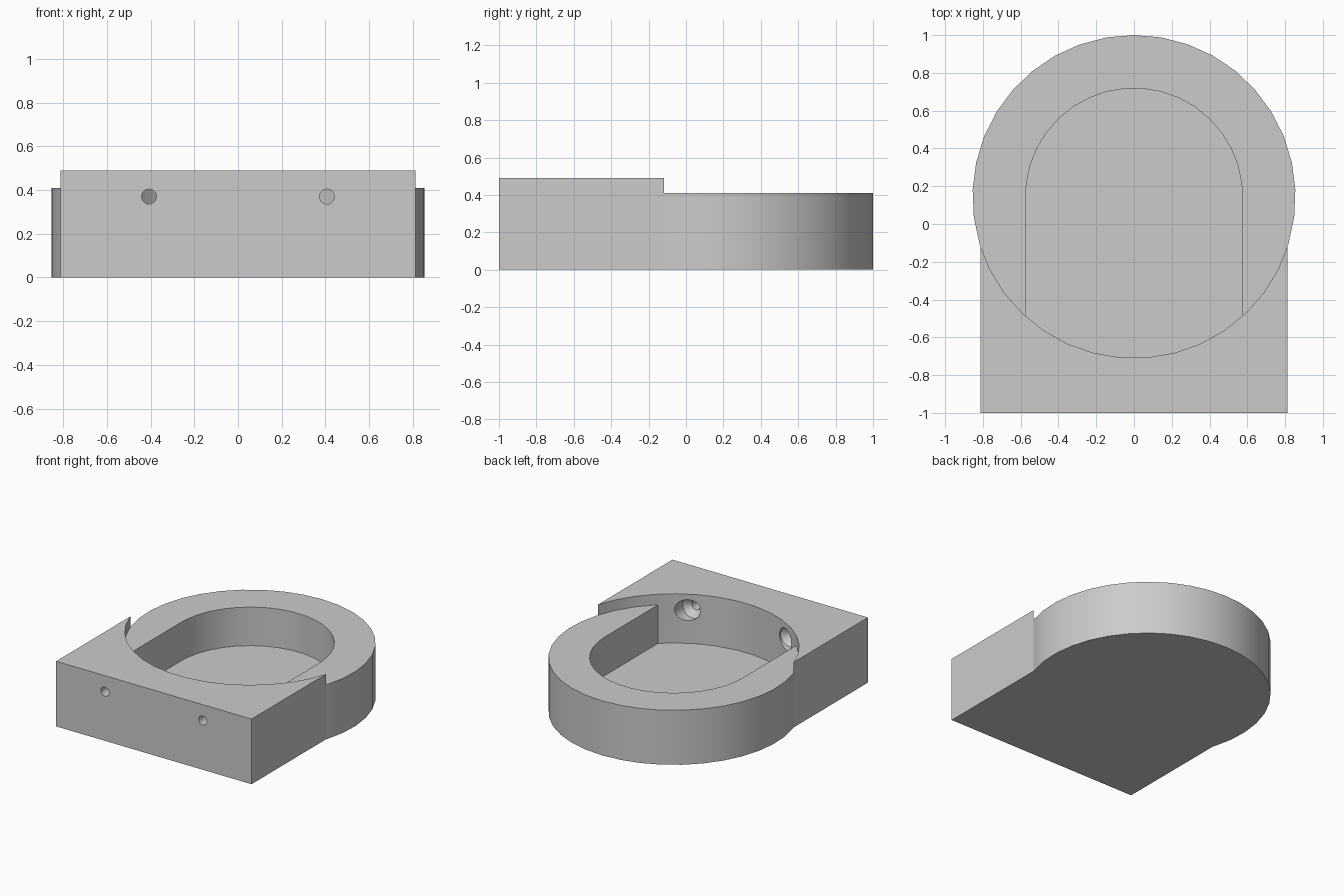
import bpy, bmesh, math
from mathutils import Vector

if "Cube" in bpy.data.objects:
    bpy.data.objects.remove(bpy.data.objects["Cube"])

CENTRE_Y = 0.145      # middle of the round tray
OUTER, INNER = 0.855, 0.574
HALF_WIDTH = 0.813
TRAY_TOP, BLOCK_TOP, FLOOR = 0.41, 0.49, 0.12
SIDES = 37
STEP = 2 * math.pi / SIDES

grey = bpy.data.materials.new("plain grey")
grey.use_nodes = True
grey.diffuse_color = (0.6, 0.6, 0.6, 1)
grey.node_tree.nodes["Principled BSDF"].inputs["Base Color"].default_value = grey.diffuse_color


def loft(name, rings):
    """Closed solid through a list of equal-length point rings."""
    bm = bmesh.new()
    loops = [[bm.verts.new(p) for p in ring] for ring in rings]
    for a, b in zip(loops, loops[1:]):
        for i in range(len(a)):
            j = (i + 1) % len(a)
            bm.faces.new((a[i], a[j], b[j], b[i]))
    bm.faces.new(loops[0])
    bm.faces.new(loops[-1])
    bmesh.ops.recalc_face_normals(bm, faces=bm.faces[:])
    mesh = bpy.data.meshes.new(name)
    bm.to_mesh(mesh)
    bm.free()
    mesh.materials.append(grey)
    obj = bpy.data.objects.new(name, mesh)
    bpy.context.collection.objects.link(obj)
    return obj


def prism(name, outline, low, high):
    return loft(name, [[Vector((x, y, z)) for x, y in outline] for z in (low, high)])


def arc(radius, steps):
    """Points around the tray centre, counted in steps from the back."""
    return [(-radius * math.sin(k * STEP), CENTRE_Y + radius * math.cos(k * STEP))
            for k in steps]


def screw_hole(name, x):
    """Through hole along y, widened on the tray side."""
    profile = [(0.034, -1.1), (0.034, -0.7), (0.079, -0.655), (0.079, -0.3)]
    turn = [2 * math.pi * i / 24 for i in range(24)]
    return loft(name, [[Vector((x + r * math.cos(a), y, 0.37 + r * math.sin(a)))
                        for a in turn] for r, y in profile])


def carve(obj, cutters):
    for cutter in cutters:
        cutter.hide_render = True
        mod = obj.modifiers.new("cut", "BOOLEAN")
        mod.operation, mod.solver, mod.object = "DIFFERENCE", "EXACT", cutter
    bpy.context.view_layer.update()
    graph = bpy.context.evaluated_depsgraph_get()
    mesh = bpy.data.meshes.new_from_object(obj.evaluated_get(graph))
    obj.modifiers.clear()
    obj.data = mesh
    for cutter in cutters:
        bpy.data.objects.remove(cutter)
    mesh.shade_smooth()
    mesh.set_sharp_from_angle(angle=math.radians(30))


# Round tray with a U-shaped pocket that runs out through its front
full_circle = arc(OUTER, range(SIDES))
tray = prism("round_tray", full_circle, 0, TRAY_TOP)
back_half = arc(INNER, [k + 0.5 for k in range(-9, 9)])
pocket = ([(INNER, -0.9), (INNER, CENTRE_Y)] + back_half
          + [(-INNER, CENTRE_Y), (-INNER, -0.9)])
carve(tray, [prism("pocket_cutter", pocket, FLOOR, 0.7)])

# Taller front block, hollowed to wrap the tray, with two screw holes
corners = [(-HALF_WIDTH, -1), (HALF_WIDTH, -1), (HALF_WIDTH, 0.1), (-HALF_WIDTH, 0.1)]
block = prism("front_block", corners, 0, BLOCK_TOP)
carve(block, [prism("tray_cutter", full_circle, -0.2, 0.7),
              screw_hole("right_hole_cutter", -0.407),
              screw_hole("left_hole_cutter", 0.407)])
